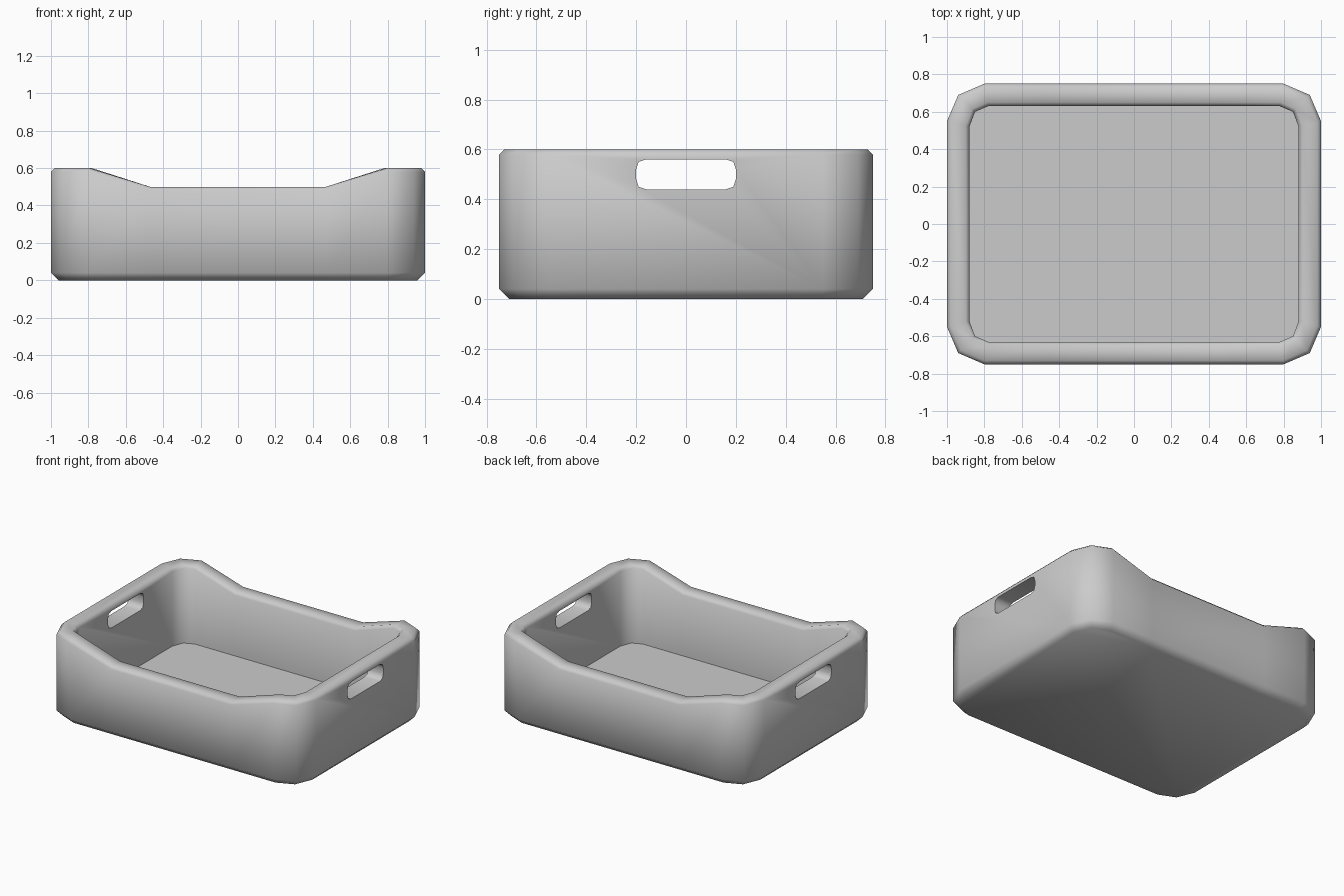
import bpy, bmesh, math

if "Cube" in bpy.data.objects:
    bpy.data.objects.remove(bpy.data.objects["Cube"])


def ring(corner):
    """Mirror one quadrant's points (counter-clockwise) into a closed outline."""
    back = corner[::-1]
    return (corner + [(-x, y) for x, y in back]
            + [(-x, -y) for x, y in corner] + [(x, -y) for x, y in back])


def loft(name, layers):
    """Skin a stack of equal-length point loops and cap both ends."""
    bm = bmesh.new()
    rows = [[bm.verts.new(p) for p in layer] for layer in layers]
    n = len(rows[0])
    for a, b in zip(rows, rows[1:]):
        for i in range(n):
            j = (i + 1) % n
            bm.faces.new((a[i], a[j], b[j], b[i]))
    bm.faces.new(rows[0][::-1])
    bm.faces.new(rows[-1])
    bmesh.ops.recalc_face_normals(bm, faces=bm.faces)
    mesh = bpy.data.meshes.new(name)
    bm.to_mesh(mesh)
    bm.free()
    obj = bpy.data.objects.new(name, mesh)
    bpy.context.collection.objects.link(obj)
    return obj


def outline(d):
    """Rounded rectangle, moved inward by d."""
    return ring([(1 - d, 0.55 - 0.25 * d), (0.94 - 0.75 * d, 0.69 - 0.75 * d),
                 (0.8 - 0.17 * d, 0.75 - d), (0.47, 0.75 - d)])


def flat(d, z):
    return [(x, y, z) for x, y in outline(d)]


def rim(d, drop):
    # the rim dips in the middle of the front and back walls
    return [(x, y, (0.5 if abs(x) < 0.5 else 0.6) - drop) for x, y in outline(d)]


# Bin shell: outside, rounded rim, inside, floor
storage_bin = loft("storage_bin", [
    flat(0.04, 0), flat(0, 0.04), rim(0, 0.02), rim(0.02, 0),
    rim(0.10, 0), rim(0.12, 0.02), flat(0.12, 0.05)])

# Handle slots through both end walls
slot = ring([(0.2, 0.02), (0.19, 0.05), (0.16, 0.06)])
cutters = []
for side in (-1, 1):
    cutter = loft("handle_cutter", [[(side * x, y, 0.5 + z) for y, z in slot]
                                    for x in (0.8, 1.1)])
    cutter.hide_render = True
    mod = storage_bin.modifiers.new("handle_slot", 'BOOLEAN')
    mod.operation = 'DIFFERENCE'
    mod.solver = 'EXACT'
    mod.object = cutter
    cutters.append(cutter)

bpy.context.view_layer.objects.active = storage_bin
storage_bin.select_set(True)
for mod in list(storage_bin.modifiers):
    bpy.ops.object.modifier_apply(modifier=mod.name)
for cutter in cutters:
    bpy.data.objects.remove(cutter)

# Plain grey, smooth except at the floor and slot edges
grey = bpy.data.materials.new("grey_plastic")
grey.diffuse_color = (0.6, 0.6, 0.6, 1)
grey.use_nodes = True
grey.node_tree.nodes["Principled BSDF"].inputs["Base Color"].default_value = grey.diffuse_color
storage_bin.data.materials.clear()
storage_bin.data.materials.append(grey)
bpy.ops.object.shade_smooth_by_angle(angle=math.radians(60))
